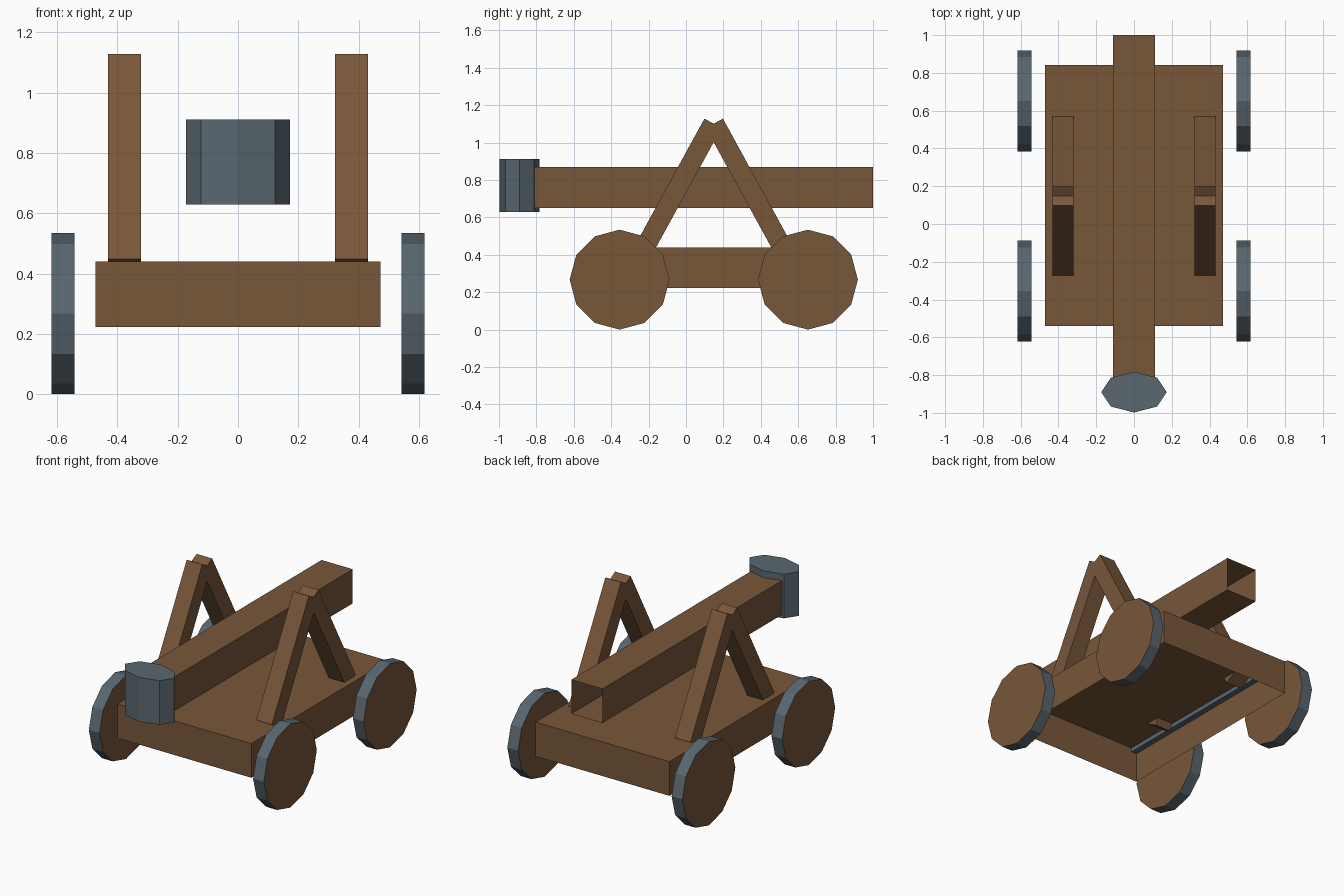
import bpy, bmesh, math
from mathutils import Matrix, Vector

if "Cube" in bpy.data.objects:
    bpy.data.objects.remove(bpy.data.objects["Cube"])


def material(name, rgb):
    m = bpy.data.materials.new(name)
    m.diffuse_color = (*rgb, 1.0)
    m.use_nodes = True
    m.node_tree.nodes["Principled BSDF"].inputs["Base Color"].default_value = m.diffuse_color
    return m


WOOD = material("brown wood", (0.19, 0.095, 0.042))
IRON = material("blue grey iron", (0.10, 0.135, 0.16))


def finish(name, bm, mats):
    me = bpy.data.meshes.new(name)
    bm.to_mesh(me)
    bm.free()
    for m in mats:
        me.materials.append(m)
    ob = bpy.data.objects.new(name, me)
    bpy.context.collection.objects.link(ob)
    return ob


def box(name, lo, hi, mat, tilt=0.0, open_dir=None):
    """Box between two corners, tilted about x, optionally without the faces along open_dir."""
    lo, hi = Vector(lo), Vector(hi)
    bm = bmesh.new()
    bmesh.ops.create_cube(bm, size=1)
    if open_dir:
        bm.normal_update()
        gone = [f for f in bm.faces if f.normal.dot(Vector(open_dir)) > 0.9]
        bmesh.ops.delete(bm, geom=gone, context='FACES')
    size = Matrix.Diagonal((*(hi - lo), 1))
    bm.transform(Matrix.Translation((lo + hi) / 2) @ Matrix.Rotation(tilt, 4, 'X') @ size)
    return finish(name, bm, [mat])


def cylinder(name, sides, matrix, mats):
    """Unit cylinder; the end caps take the last material."""
    bm = bmesh.new()
    bmesh.ops.create_cone(bm, cap_ends=True, segments=sides, radius1=1, radius2=1, depth=1)
    bm.normal_update()
    for f in bm.faces:
        f.material_index = len(mats) - 1 if abs(f.normal.z) > 0.9 else 0
    bm.transform(matrix)
    return finish(name, bm, mats)


# Cart bed, hollow underneath
box("cart_bed", (-0.472, -0.54, 0.222), (0.472, 0.842, 0.44), WOOD, open_dir=(0, 0, -1))

# Throwing arm, a tube open at the rear
box("throwing_arm", (-0.11, -0.81, 0.65), (0.11, 1.0, 0.868), WOOD, open_dir=(0, 1, 0))

# Bucket at the front of the arm
cylinder("bucket", 8,
         Matrix.Translation((0, -0.89, 0.77)) @ Matrix.Diagonal((0.173, 0.108, 0.282, 1)), [IRON])

APEX_Y, LEAN = 0.148, math.radians(28.7)
for side, s in (("left", -1), ("right", 1)):
    # A-frame legs leaning together
    for end, e in (("front", -1), ("rear", 1)):
        c = Vector((s * 0.376, APEX_Y + e * 0.19, 0.763))
        half = Vector((0.055, 0.052, 0.3875))
        box(f"{side}_{end}_frame_leg", c - half, c + half, WOOD, tilt=e * LEAN)

    # Rail under the bed
    xs = sorted((s * 0.468, s * 0.43))
    box(f"{side}_under_rail", (xs[0], -0.535, 0.41), (xs[1], 0.837, 0.437), IRON)

    # Wheels with iron rims and wooden discs
    for end, y in (("front", -0.355), ("rear", 0.652)):
        cylinder(f"{side}_{end}_wheel", 12,
                 Matrix.Translation((s * 0.58, y, 0.267)) @ Matrix.Rotation(math.pi / 2, 4, 'Y')
                 @ Matrix.Diagonal((0.267, 0.267, 0.076, 1)), [IRON, WOOD])
